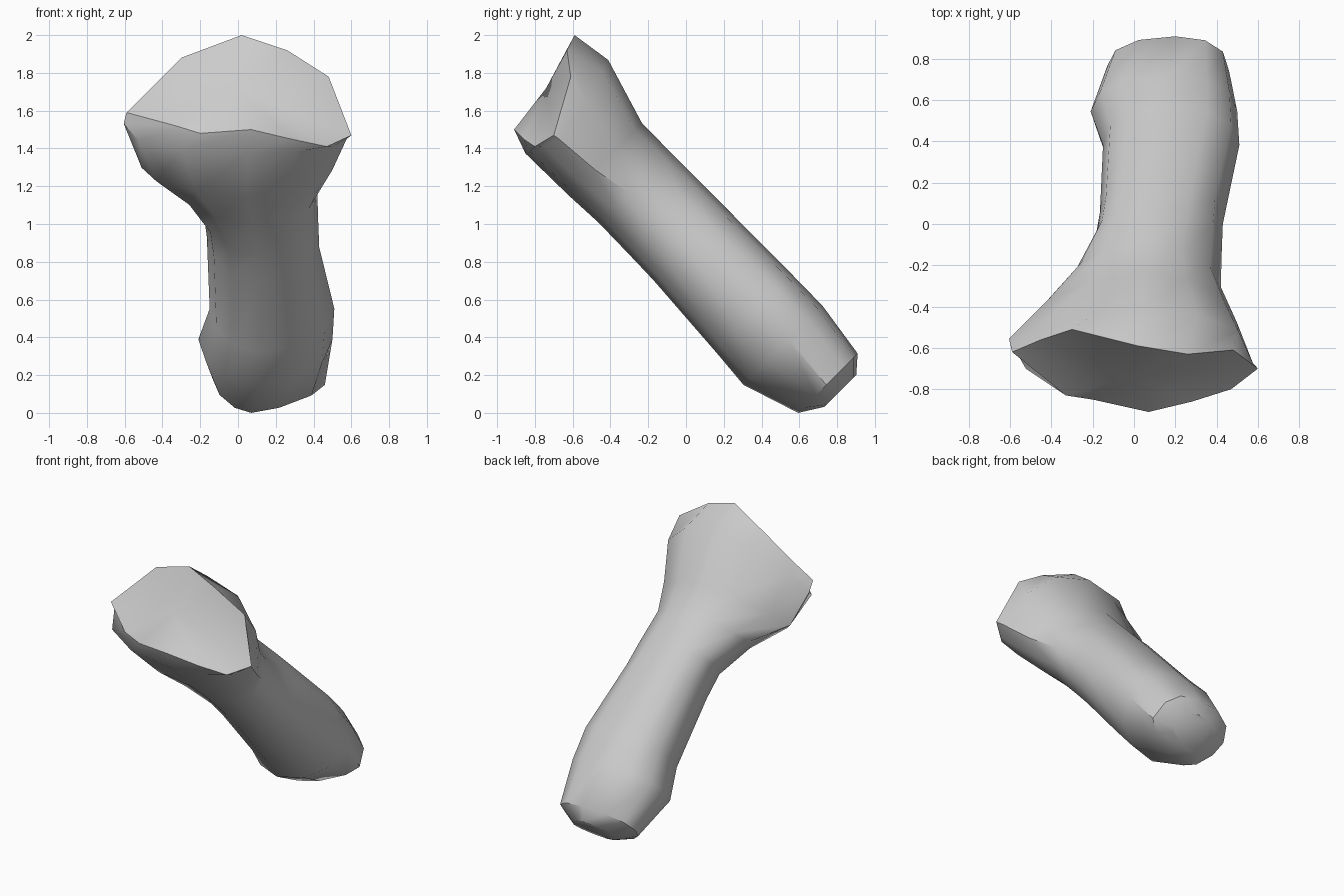
import bpy, bmesh, math

if "Cube" in bpy.data.objects:
    bpy.data.objects.remove(bpy.data.objects["Cube"])

Q = math.sqrt(0.5)
N = 3  # segments per quarter of a cross-section


def ring(t, k, right, top, left, bottom, power=(0.92,) * 4):
    """Cross-section made of four quarter curves; t runs up the slanted shaft, s across it.
    power sets how boxy (<1) or pinched (>1) each quarter is."""
    ext = [right, top, left, bottom]
    pts = []
    for q in range(4):
        a, b = ext[q], ext[(q + 1) % 4]
        for i in range(N):
            ang = math.pi / 2 * i / N
            c, d = max(math.cos(ang), 0) ** power[q], math.sin(ang) ** power[q]
            if q % 2 == 0:   # side point to top/bottom point
                x, s = b[0] + (a[0] - b[0]) * c, a[1] + (b[1] - a[1]) * d
            else:            # top/bottom point to side point
                x, s = a[0] + (b[0] - a[0]) * d, b[1] + (a[1] - b[1]) * c
            tt = t + k * abs(s - 0.65)
            pts.append((x, (s - tt) * Q, (s + tt) * Q))
    return pts


# Shaft sections from the rounded foot to the flared head: right, top, left, bottom
rings = [
    ring(-0.495, 0, (0.34, 0.64), (0.20, 0.78), (-0.01, 0.65), (0.12, 0.54), (1, 1, 1.1, 1.2)),
    ring(-0.42, 0, (0.46, 0.63), (0.20, 0.865), (-0.13, 0.66), (0.07, 0.42), (0.85, 0.9, 1.2, 1.4)),
    ring(-0.11, 0, (0.50, 0.66), (0.17, 0.912), (-0.21, 0.66), (0.10, 0.32), (0.85, 0.9, 1, 1)),
    ring(0.12, 0, (0.51, 0.66), (0.14, 0.915), (-0.15, 0.66), (0.12, 0.34), (0.8, 0.9, 1, 1)),
    ring(0.62, 0, (0.43, 0.62), (0.08, 0.917), (-0.165, 0.70), (0.12, 0.375), (0.8, 0.9, 1, 1)),
    ring(0.80, 0, (0.425, 0.62), (0.07, 0.917), (-0.185, 0.72), (0.11, 0.38), (0.9, 0.9, 1, 1)),
    ring(1.04, 0, (0.42, 0.61), (0.06, 0.918), (-0.31, 0.65), (0.08, 0.385), (1.1, 1.1, 1, 0.95)),
    ring(1.25, 0, (0.50, 0.57), (0.04, 0.92), (-0.51, 0.585), (0.05, 0.375), (1.1, 1.25, 1.05, 1)),
    ring(1.46, 0.4, (0.575, 0.55), (0.04, 1.03), (-0.605, 0.69), (0.05, 0.37), (1.0, 1.45, 0.92, 1)),
]
# Irregular rim of the cut head
rings.append([
    (0.60, -0.70, 1.47), (0.48, -0.61, 1.78), (0.26, -0.63, 1.92),
    (0.02, -0.59, 2.00), (-0.30, -0.51, 1.88), (-0.45, -0.56, 1.73),
    (-0.59, -0.62, 1.59), (-0.33, -0.83, 1.52), (-0.20, -0.85, 1.48),
    (0.07, -0.91, 1.50), (0.28, -0.86, 1.45), (0.47, -0.80, 1.41)])

bm = bmesh.new()
loops = [[bm.verts.new(p) for p in r] for r in rings]
n = 4 * N
for a, b in zip(loops, loops[1:]):
    for i in range(n):
        j = (i + 1) % n
        bm.faces.new((a[i], a[j], b[j], b[i]))
# Foot cap and fanned head face
bm.faces.new(loops[0][::-1])
mid = bm.verts.new((0.0, -0.74, 1.72))
for i in range(n):
    j = (i + 1) % n
    bm.edges.get((loops[-1][i], loops[-1][j])).smooth = False
    bm.faces.new((loops[-1][i], loops[-1][j], mid))
bmesh.ops.recalc_face_normals(bm, faces=bm.faces)

mesh = bpy.data.meshes.new("bone_shaft")
bm.to_mesh(mesh)
bm.free()
obj = bpy.data.objects.new("bone_shaft", mesh)
bpy.context.collection.objects.link(obj)
bpy.context.view_layer.objects.active = obj
obj.select_set(True)
bpy.ops.object.shade_smooth_by_angle(angle=math.radians(40))
